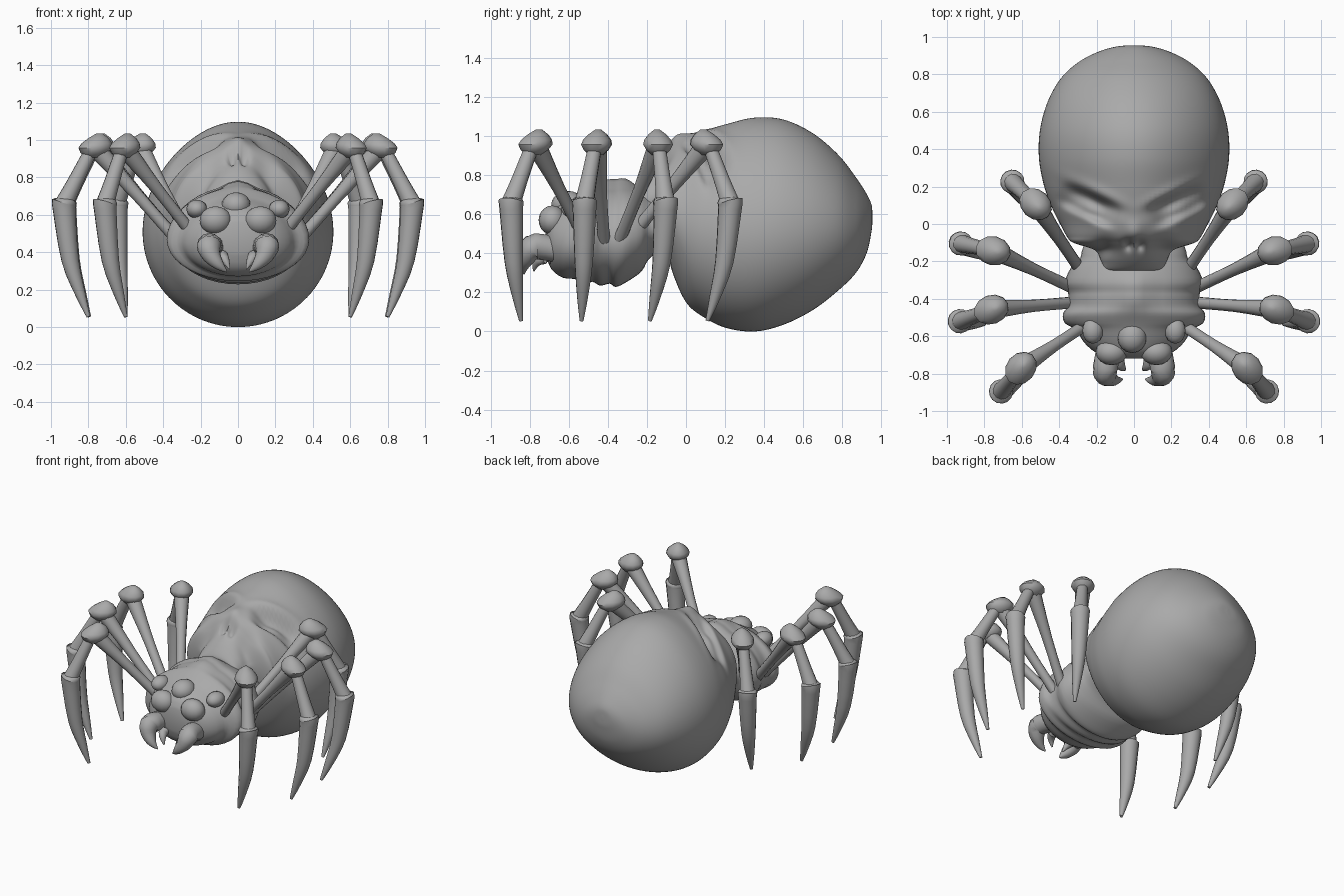
import bpy, bmesh, math
from mathutils import Vector

cube = bpy.data.objects.get("Cube")
if cube:
    bpy.data.objects.remove(cube)

grey = bpy.data.materials.new("plain grey")
grey.use_nodes = True
TONE = (0.4, 0.4, 0.4, 1)
grey.diffuse_color = TONE
grey.node_tree.nodes["Principled BSDF"].inputs["Base Color"].default_value = TONE


def loft(name, rings, mirror=False, angle=50):
    """Skin closed rings of points, cap both ends."""
    bm = bmesh.new()
    loops = [[bm.verts.new(p) for p in ring] for ring in rings]
    n = len(loops[0])
    for a, b in zip(loops, loops[1:]):
        for i in range(n):
            j = (i + 1) % n
            bm.faces.new((a[i], a[j], b[j], b[i]))
    bm.faces.new(loops[0])
    bm.faces.new(loops[-1])
    bmesh.ops.recalc_face_normals(bm, faces=bm.faces)
    return finish(name, bm, mirror, angle)


def finish(name, bm, mirror, angle=50):
    mesh = bpy.data.meshes.new(name)
    bm.to_mesh(mesh)
    bm.free()
    mesh.materials.append(grey)
    ob = bpy.data.objects.new(name, mesh)
    bpy.context.collection.objects.link(ob)
    if mirror:
        ob.modifiers.new("mirror", 'MIRROR')
    bpy.ops.object.select_all(action='DESELECT')
    ob.select_set(True)
    bpy.context.view_layer.objects.active = ob
    bpy.ops.object.shade_smooth_by_angle(angle=math.radians(angle))
    return ob


def spline(rows, steps):
    """Catmull-Rom through rows of numbers."""
    out = []
    for i in range(len(rows) - 1):
        p = [rows[max(0, min(len(rows) - 1, i + k))] for k in (-1, 0, 1, 2)]
        for s in range(steps):
            t = s / steps
            out.append([b + 0.5 * t * (c - a + t * (2*a - 5*b + 4*c - d + t * (3*(b - c) + d - a)))
                        for a, b, c, d in zip(*p)])
    return out + [list(rows[-1])]


def body(name, rows, steps, sides, waist, taper, shape):
    """Loft along y from rows of (y, half width, bottom, top); waist is the height of the widest point."""
    rings = []
    for y, w, lo, hi in spline(rows, steps):
        ring = []
        mid = lo + waist * (hi - lo)
        for i in range(sides):
            a = math.tau * i / sides
            up = math.sin(a)
            x = w * math.cos(a) * (1 - taper * max(up, 0) ** 2)
            z = mid + up * (hi - mid if up > 0 else mid - lo)
            ring.append(Vector((x, y, z + shape(x, y, up))))
        rings.append(ring)
    return loft(name, rings, angle=75)


def tube(name, points, steps=3, sides=12):
    """Mirrored tube through points of (x, y, z, radius)."""
    rows = spline(points, steps)
    pts = [Vector(r[:3]) for r in rows]
    rings = []
    for i, p in enumerate(pts):
        d = (pts[min(i + 1, len(pts) - 1)] - pts[max(i - 1, 0)]).normalized()
        u = d.cross(Vector((0.3, 0.9, 0.1))).normalized()
        v = d.cross(u)
        rings.append([p + max(rows[i][3], 0.004) * (u * math.cos(a) + v * math.sin(a))
                      for a in (math.tau * k / sides for k in range(sides))])
    return loft(name, rings, True)


def ball(name, centre, size, mirror):
    bm = bmesh.new()
    bmesh.ops.create_uvsphere(bm, u_segments=16, v_segments=10, radius=1)
    for v in bm.verts:
        v.co = Vector(c + s * k for c, s, k in zip(centre, size, v.co))
    return finish(name, bm, mirror)


def bump(u, v):
    return math.exp(-u * u - v * v)


# Skull abdomen: slanted sockets, brow, nose and cheeks pressed into the upper front
def skull_shape(x, y, up):
    if up < 0:
        return 0
    ax = abs(x)
    along = (ax - 0.24) * 0.9 + (y - 0.1) * 0.43
    across = (y - 0.1) * 0.9 - (ax - 0.24) * 0.43
    dz = -0.1 * math.exp(-(along / 0.14) ** 4 - (across / 0.06) ** 4)
    dz += 0.055 * bump(along / 0.1, (across + 0.02) / 0.04)
    dz += 0.015 * bump(along / 0.18, (across - 0.085) / 0.03)
    dz += 0.03 * bump(x / 0.05, (y + 0.05) / 0.06)
    dz -= 0.05 * bump((ax - 0.03) / 0.022, (y + 0.11) / 0.03)
    dz -= 0.04 * bump((ax - 0.16) / 0.06, (y + 0.12) / 0.05)
    return dz * min(1, up * 3)


body("skull_abdomen", [
    (-0.25, 0.12, 0.62, 0.72), (-0.245, 0.16, 0.58, 0.76), (-0.2, 0.175, 0.54, 0.82),
    (-0.14, 0.21, 0.5, 0.88), (-0.1, 0.325, 0.42, 0.925), (-0.065, 0.36, 0.29, 0.965),
    (0, 0.395, 0.15, 1.0), (0.08, 0.435, 0.08, 1.025), (0.2, 0.48, 0.02, 1.06),
    (0.35, 0.508, 0, 1.095), (0.5, 0.503, 0.035, 1.085), (0.65, 0.463, 0.11, 1.015),
    (0.78, 0.39, 0.21, 0.905), (0.87, 0.29, 0.3, 0.79), (0.925, 0.18, 0.4, 0.705),
    (0.95, 0.085, 0.51, 0.65), (0.955, 0.01, 0.57, 0.6)], 8, 100, 0.46, 0.14, skull_shape)


# Front body with folds, a raised spine plate and a rounded head
def thorax_shape(x, y, up):
    plate = math.exp(-(x / 0.065) ** 4 - ((y + 0.36) / 0.1) ** 4)
    return 0.03 * plate if up > 0 else 0


body("front_body", [
    (0, 0.2, 0.46, 0.6), (-0.12, 0.27, 0.42, 0.67), (-0.19, 0.29, 0.37, 0.71),
    (-0.23, 0.335, 0.305, 0.73), (-0.31, 0.37, 0.25, 0.755), (-0.36, 0.355, 0.228, 0.75),
    (-0.39, 0.35, 0.245, 0.75), (-0.44, 0.355, 0.235, 0.745), (-0.48, 0.38, 0.255, 0.74),
    (-0.53, 0.37, 0.245, 0.71), (-0.565, 0.31, 0.268, 0.69), (-0.63, 0.27, 0.275, 0.66),
    (-0.69, 0.2, 0.32, 0.62), (-0.72, 0.1, 0.4, 0.56)], 3, 40, 0.45, 0.05, thorax_shape)

# Eyes
ball("middle_eye", (-0.01, -0.605, 0.65), (0.078, 0.085, 0.07), False)
ball("front_eye", (0.12, -0.685, 0.57), (0.085, 0.07, 0.075), True)
ball("outer_eye", (0.22, -0.57, 0.63), (0.056, 0.07, 0.05), True)

# Mouthparts
tube("large_fang", [(0.13, -0.6, 0.4, 0.06), (0.145, -0.72, 0.43, 0.066), (0.155, -0.79, 0.43, 0.066),
                    (0.14, -0.82, 0.38, 0.05), (0.1, -0.835, 0.33, 0.028), (0.06, -0.83, 0.295, 0.004)])
tube("small_fang", [(0.09, -0.6, 0.36, 0.03), (0.09, -0.7, 0.38, 0.035),
                    (0.07, -0.76, 0.36, 0.025), (0.045, -0.78, 0.31, 0.004)])

# Legs: hip, knee, ankle and tip positions
LEGS = {
    "front": ((0.26, -0.54, 0.52), (0.6, -0.765), (0.71, -0.895), (0.6, -0.845)),
    "second": ((0.33, -0.42, 0.47), (0.755, -0.455), (0.93, -0.52), (0.8, -0.535)),
    "third": ((0.33, -0.34, 0.47), (0.745, -0.145), (0.925, -0.105), (0.795, -0.185)),
    "rear": ((0.27, -0.27, 0.5), (0.52, 0.1), (0.65, 0.225), (0.6, 0.11)),
}
for name, (hip, knee, ankle, tip) in LEGS.items():
    hip, k, a, t = Vector(hip), Vector((*knee, 0.95)), Vector((*ankle, 0.66)), Vector((*tip, 0.055))
    out = (a - k).to_2d().normalized()
    thigh_mid = hip.lerp(k, 0.5)
    tube(name + "_thigh", [(*hip, 0.032), (*thigh_mid, 0.033), (*k, 0.052)])

    # Pointed knee cap, stretched along the leg
    rings = []
    for z, r, shift in ((0.905, 0.04, 0.015), (0.93, 0.068, 0.015), (0.958, 0.085, 0.008),
                        (0.982, 0.076, 0), (1.01, 0.05, -0.01), (1.034, 0.016, -0.015)):
        ring = []
        for i in range(12):
            w = math.tau * i / 12
            f, s = r * 1.12 * math.cos(w) + shift, r * 0.92 * math.sin(w)
            ring.append((k.x + out.x * f - out.y * s, k.y + out.y * f + out.x * s, z))
        rings.append(ring)
    loft(name + "_knee", rings, True)

    shin = k + Vector((out.x * 0.04, out.y * 0.04, -0.02))
    tube(name + "_shin", [(*shin, 0.036), (*shin.lerp(a, 0.6), 0.042), (*a, 0.05)])

    # Curved claw with a rounded top
    lean = (a - t) * Vector((1, 1, 0))
    mid = a.lerp(t, 0.5) + lean * 0.25
    low = a.lerp(t, 0.8) + lean * 0.13
    tube(name + "_claw", [(a.x, a.y, 0.688, 0.04), (a.x, a.y, 0.668, 0.064), (a.x, a.y, 0.63, 0.061),
                          (*mid, 0.047), (*low, 0.028), (*t, 0.01)], 3, 14)
